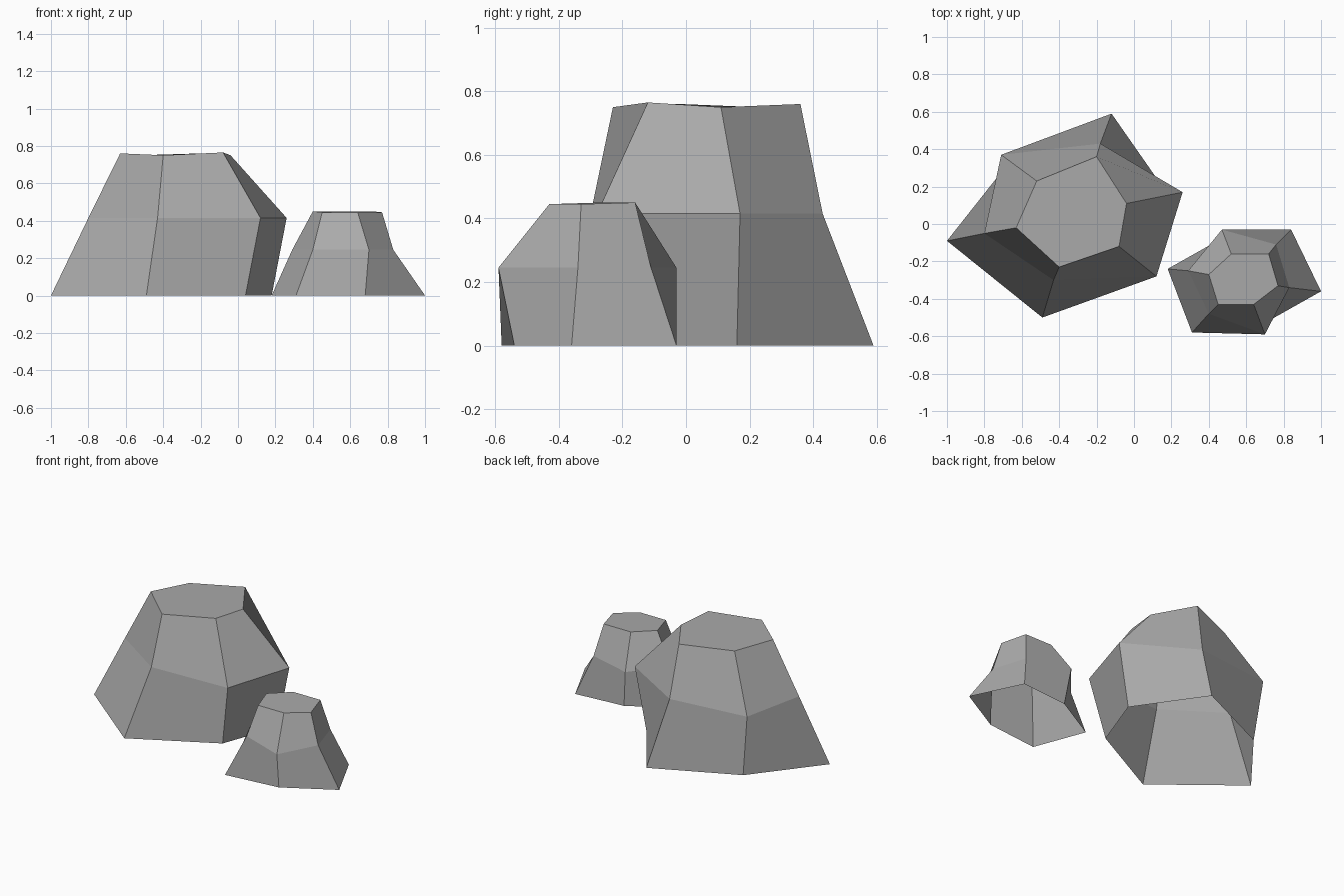
import bpy
import bmesh

# Remove the default cube
default_cube = bpy.data.objects.get("Cube")
if default_cube:
    bpy.data.objects.remove(default_cube, do_unlink=True)


def make_material(name, colour):
    material = bpy.data.materials.new(name)
    material.use_nodes = True
    material.diffuse_color = colour
    shader = material.node_tree.nodes["Principled BSDF"]
    shader.inputs["Base Color"].default_value = colour
    return material


def make_rock(name, material, base, waist, crown, waist_height, crown_heights):
    """Loft three six-sided rings into a faceted rock, capped on top, open below."""
    mesh_builder = bmesh.new()
    sides = len(base)
    heights = ([0] * sides, [waist_height] * sides, crown_heights)
    rings = [
        [mesh_builder.verts.new((x, y, z)) for (x, y), z in zip(outline, levels)]
        for outline, levels in zip((base, waist, crown), heights)
    ]

    # Sloping side walls
    for lower, upper in zip(rings, rings[1:]):
        for i in range(sides):
            j = (i + 1) % sides
            mesh_builder.faces.new((lower[i], lower[j], upper[j], upper[i]))

    # Slightly uneven top
    mesh_builder.faces.new(rings[-1])

    mesh = bpy.data.meshes.new(name)
    mesh_builder.to_mesh(mesh)
    mesh_builder.free()
    mesh.materials.append(material)
    rock = bpy.data.objects.new(name, mesh)
    bpy.context.collection.objects.link(rock)
    return rock


stone = make_material("grey stone", (0.4, 0.4, 0.4, 1))

# Large boulder at the back
make_rock(
    "large_rock", stone,
    base=[(-1, -.09), (-.49, -.5), (.04, -.22), (.18, .16), (-.12, .59), (-.66, .34)],
    waist=[(-.8, -.05), (-.43, -.3), (.12, -.28), (.26, .17), (-.18, .43), (-.71, .37)],
    crown=[(-.63, -.02), (-.4, -.23), (-.08, -.12), (-.04, .11), (-.2, .36), (-.52, .23)],
    waist_height=.415,
    crown_heights=[.76, .75, .765, .75, .76, .75],
)

# Small boulder in front
make_rock(
    "small_rock", stone,
    base=[(.18, -.24), (.31, -.58), (.68, -.54), (1, -.36), (.84, -.03), (.5, -.06)],
    waist=[(.29, -.25), (.4, -.48), (.7, -.59), (.83, -.34), (.76, -.11), (.47, -.03)],
    crown=[(.4, -.27), (.45, -.43), (.64, -.43), (.77, -.33), (.72, -.16), (.52, -.16)],
    waist_height=.245,
    crown_heights=[.45, .445, .445, .445, .45, .45],
)
